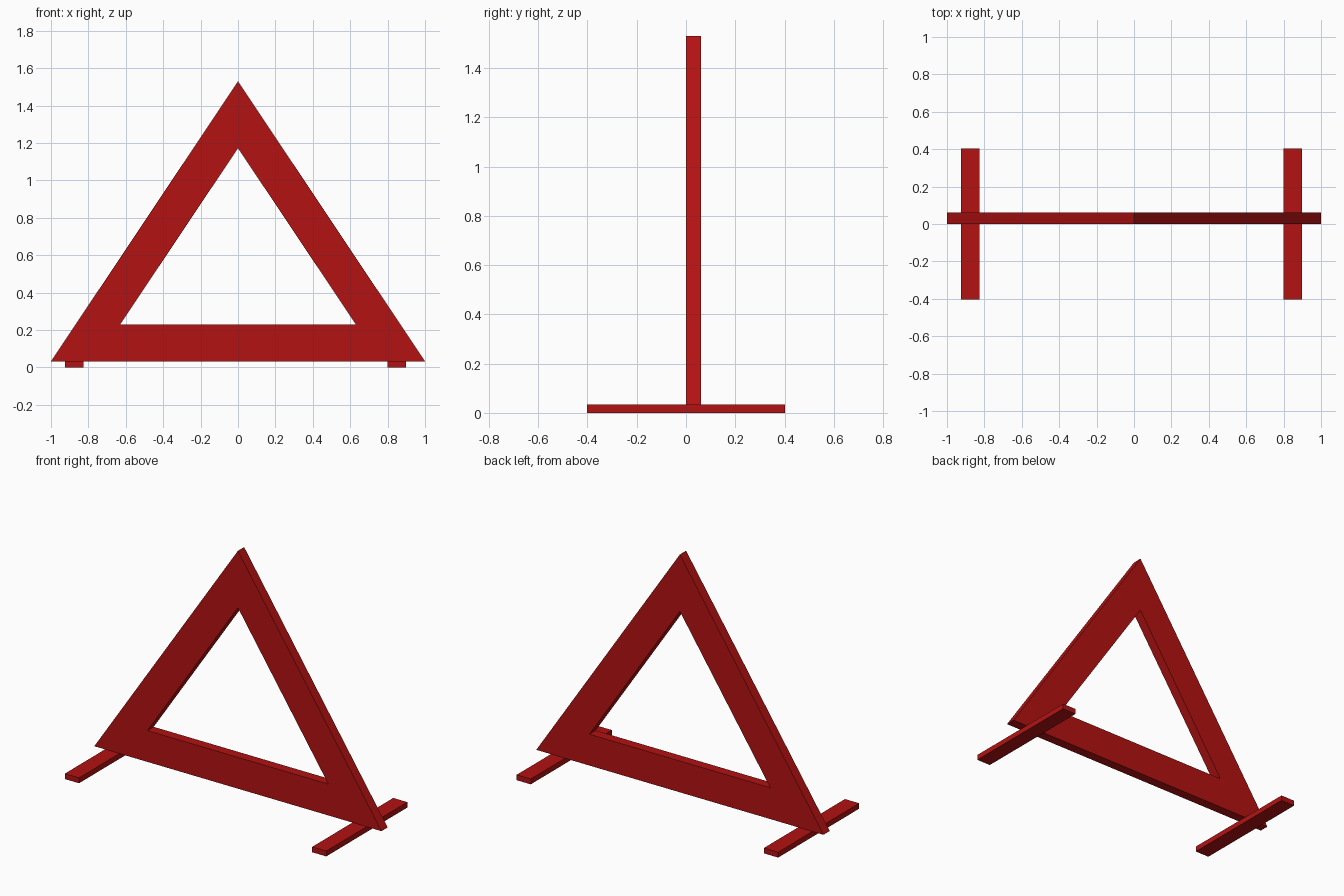
import bpy, bmesh

if "Cube" in bpy.data.objects:
    bpy.data.objects.remove(bpy.data.objects["Cube"])

red = bpy.data.materials.new("red")
red.diffuse_color = (0.45, 0.006, 0.006, 1)
red.use_nodes = True
red.node_tree.nodes["Principled BSDF"].inputs["Base Color"].default_value = red.diffuse_color


def finish(name, bm):
    bmesh.ops.recalc_face_normals(bm, faces=bm.faces)
    mesh = bpy.data.meshes.new(name)
    bm.to_mesh(mesh)
    bm.free()
    mesh.materials.append(red)
    obj = bpy.data.objects.new(name, mesh)
    bpy.context.collection.objects.link(obj)
    return obj


# Triangular frame: a flat ring of three mitred bars, extruded backwards
outer = [(-1, 0.033), (1, 0.033), (0, 1.53)]
inner = [(-0.63, 0.23), (0.63, 0.23), (0, 1.172)]
front, back = -0.001, 0.061
bm = bmesh.new()
o = [bm.verts.new((x, front, z)) for x, z in outer]
i = [bm.verts.new((x, front, z)) for x, z in inner]
for a in range(3):
    b = (a + 1) % 3
    bm.faces.new((o[a], o[b], i[b], i[a]))
ext = bmesh.ops.extrude_face_region(bm, geom=bm.faces[:], use_keep_orig=True)
moved = [g for g in ext["geom"] if isinstance(g, bmesh.types.BMVert)]
bmesh.ops.translate(bm, verts=moved, vec=(0, back - front, 0))
finish("triangle_frame", bm)

# Two flat feet under the frame corners
for name, x0, x1 in (("left_foot", -0.924, -0.825), ("right_foot", 0.799, 0.897)):
    bm = bmesh.new()
    bmesh.ops.create_cube(bm, size=1)
    bmesh.ops.scale(bm, verts=bm.verts, vec=(x1 - x0, 0.806, 0.034))
    bmesh.ops.translate(bm, verts=bm.verts, vec=((x0 + x1) / 2, 0, 0.017))
    finish(name, bm)
